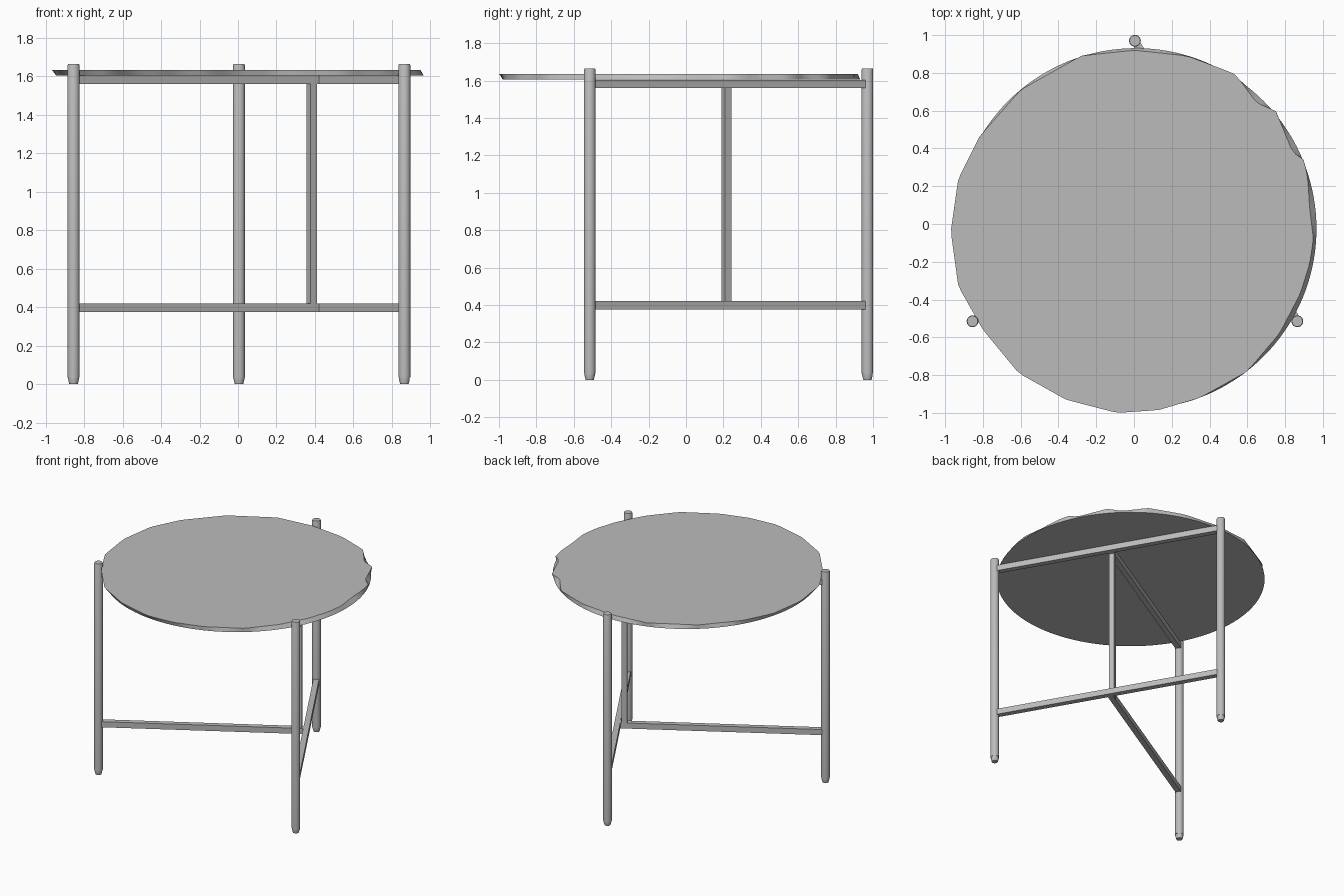
import bpy, bmesh, math
from mathutils import Vector

if "Cube" in bpy.data.objects:
    bpy.data.objects.remove(bpy.data.objects["Cube"], do_unlink=True)

grey = bpy.data.materials.new("plain grey")
grey.use_nodes = True
grey.diffuse_color = (0.5, 0.5, 0.5, 1)
grey.node_tree.nodes["Principled BSDF"].inputs["Base Color"].default_value = (0.5, 0.5, 0.5, 1)


def finish(name, bm, smooth=True):
    """Turn a bmesh into a shaded object."""
    bmesh.ops.recalc_face_normals(bm, faces=bm.faces)
    mesh = bpy.data.meshes.new(name)
    bm.to_mesh(mesh)
    bm.free()
    mesh.materials.append(grey)
    obj = bpy.data.objects.new(name, mesh)
    bpy.context.collection.objects.link(obj)
    if smooth:
        bpy.ops.object.select_all(action='DESELECT')
        obj.select_set(True)
        bpy.context.view_layer.objects.active = obj
        bpy.ops.object.shade_smooth_by_angle(angle=math.radians(35))
    return obj


def skin(bm, rings):
    """Join equal rings of points and cap both ends."""
    loops = [[bm.verts.new(p) for p in ring] for ring in rings]
    for low, high in zip(loops, loops[1:]):
        for i in range(len(low)):
            j = (i + 1) % len(low)
            bm.faces.new((low[i], low[j], high[j], high[i]))
    bm.faces.new(loops[0][::-1])
    bm.faces.new(loops[-1])


def circle(x, y, z, r, n):
    return [(x + r * math.cos(math.tau * i / n), y + r * math.sin(math.tau * i / n), z)
            for i in range(n)]


def lathe(name, x, y, profile, n=24):
    bm = bmesh.new()
    skin(bm, [circle(x, y, z, r, n) for r, z in profile])
    return finish(name, bm)


def bar(name, start, end, z0, z1, width):
    """Upright-sided bar between two plan points."""
    a, b = Vector(start), Vector(end)
    side = (b - a).normalized().orthogonal() * width / 2
    plan = [a - side, b - side, b + side, a + side]
    bm = bmesh.new()
    skin(bm, [[(p.x, p.y, z) for p in plan] for z in (z0, z1)])
    return finish(name, bm, smooth=False)


# Legs with narrower feet
legs = {"back": (0.005, 0.97), "right": (-0.855, -0.515), "left": (0.865, -0.515)}
for side, (x, y) in legs.items():
    lathe(side + "_leg", x, y, [(0.031, 0.035), (0.031, 1.658), (0.028, 1.665)])
    lathe(side + "_foot", x, y, [(0.022, 0), (0.028, 0.025), (0.028, 0.036)])

# Two levels of rails, forming a T in plan
back, left, right = (Vector(legs[k]) for k in ("back", "left", "right"))
along = (left - back).normalized()
post = Vector((0.383, 0.217))
for level, z in (("lower", 0.376), ("upper", 1.56)):
    bar(level + "_long_rail", back, left, z, z + 0.044, 0.042)
    bar(level + "_cross_rail", right, (0.425, 0.237), z, z + 0.044, 0.04)

# Post joining the two levels
bar("middle_post", post - along * 0.02, post + along * 0.02, 0.38, 1.6, 0.04)

# Table top: round underside, rough-hewn upper outline
outline = [Vector(p) for p in (
    (-.97, -.04), (-.93, -.33), (-.8, -.56), (-.61, -.79), (-.36, -.93), (-.09, -1),
    (.13, -.985), (.35, -.92), (.6, -.78), (.77, -.58), (.88, -.37), (.93, -.21),
    (.95, -.08), (.93, .08), (.92, .24), (.9, .34), (.84, .38), (.75, .6), (.65, .64),
    (.54, .79), (.47, .82), (.28, .89), (0, .92), (-.28, .89), (-.6, .71),
    (-.82, .46), (-.93, .24))]
centre = Vector((0.01, -0.025))
spokes = [p - centre for p in outline]


def rim(angle):
    """Point where a ray from the centre meets the upper outline."""
    d = Vector((math.cos(angle), math.sin(angle)))
    for a, b in zip(spokes, spokes[1:] + spokes[:1]):
        if a.cross(d) >= 0 and d.cross(b) > 0:
            hit = centre + d * a.cross(b) / d.cross(b - a)
            return (hit.x, hit.y, 1.635)


count = 144
bm = bmesh.new()
skin(bm, [circle(centre.x, centre.y, 1.605, 0.956, count),
          [rim(math.tau * i / count) for i in range(count)]])
finish("table_top", bm)
